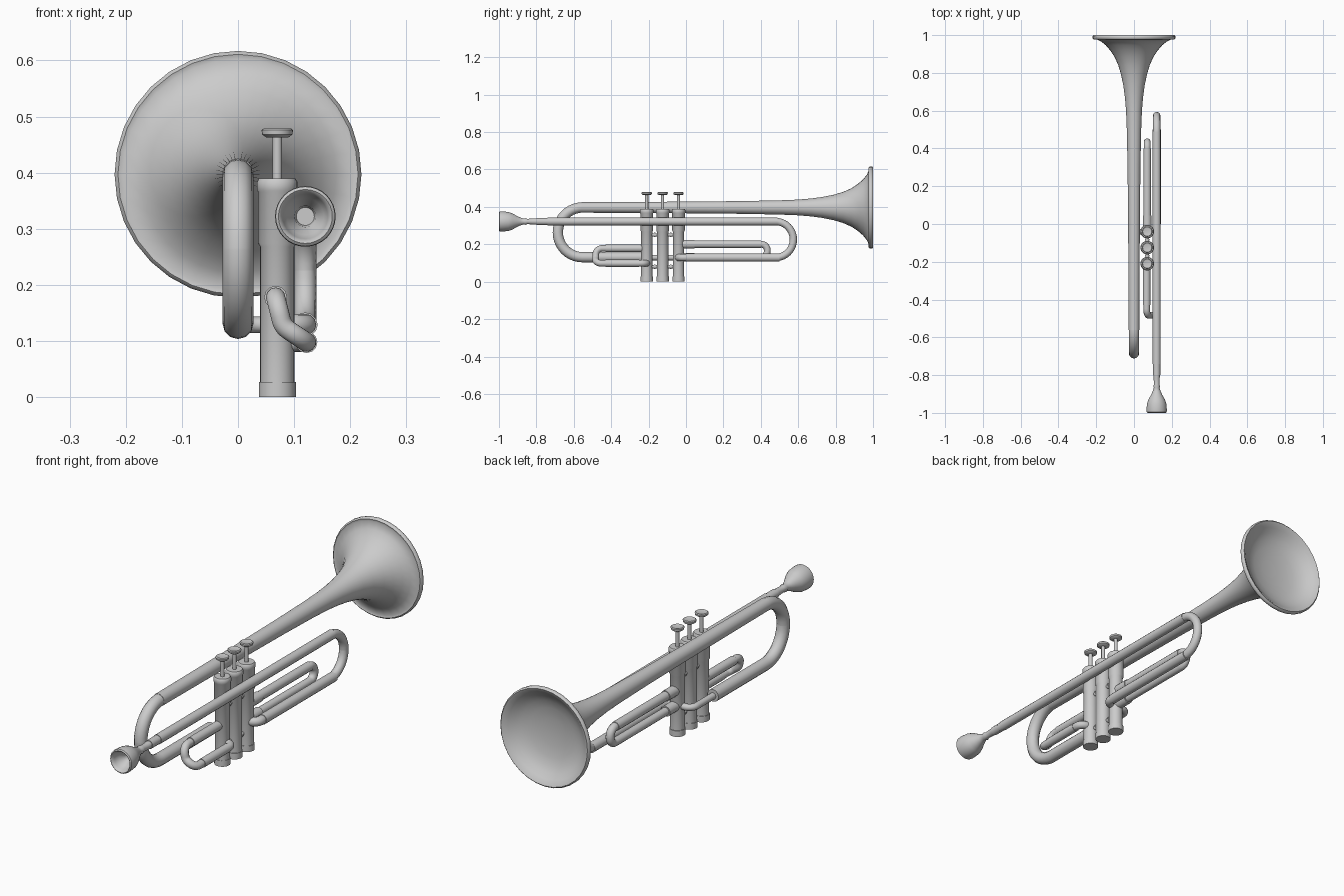
import bpy, bmesh, math
from mathutils import Vector, Matrix

if "Cube" in bpy.data.objects:
    bpy.data.objects.remove(bpy.data.objects["Cube"])


def finish(obj, angle=40):
    bpy.context.view_layer.objects.active = obj
    bpy.ops.object.select_all(action='DESELECT')
    obj.select_set(True)
    bpy.ops.object.shade_smooth_by_angle(angle=math.radians(angle))
    return obj


def lathe(name, profile, loc, axis='Z', n=32, angle=40):
    """Revolve (radius, distance) pairs around an axis through loc."""
    bm = bmesh.new()
    rings = []
    for r, h in profile:
        if r < 1e-6:
            rings.append([bm.verts.new((0, 0, h))])
        else:
            rings.append([bm.verts.new((r * math.cos(2 * math.pi * i / n),
                                        r * math.sin(2 * math.pi * i / n), h)) for i in range(n)])
    for a, b in zip(rings, rings[1:]):
        for i in range(n):
            j = (i + 1) % n
            quad = [a[i % len(a)], a[j % len(a)], b[j % len(b)], b[i % len(b)]]
            bm.faces.new(list(dict.fromkeys(quad)))
    if axis == 'Y':
        bm.transform(Matrix.Rotation(-math.pi / 2, 4, 'X'))
    bmesh.ops.recalc_face_normals(bm, faces=bm.faces)
    me = bpy.data.meshes.new(name)
    bm.to_mesh(me)
    bm.free()
    obj = bpy.data.objects.new(name, me)
    obj.location = loc
    bpy.context.collection.objects.link(obj)
    return finish(obj, angle)


def fillet(points, steps=10):
    """Round the corners of a path; each point is (x, y, z) or (x, y, z, radius)."""
    P = [Vector(p[:3]) for p in points]
    out = [P[0]]
    for k in range(1, len(P) - 1):
        a, b = (P[k - 1] - P[k]).normalized(), (P[k + 1] - P[k]).normalized()
        rad = points[k][3]
        half = a.angle(b) / 2
        centre = P[k] + (a + b).normalized() * rad / math.sin(half)
        t = rad / math.tan(half)
        u, v = P[k] + a * t - centre, P[k] + b * t - centre
        ang = u.angle(v)
        for i in range(steps + 1):
            s = i / steps
            out.append(centre + (u * math.sin((1 - s) * ang) + v * math.sin(s * ang)) / math.sin(ang))
    return out + [P[-1]]


def tube(name, points, r):
    """Round pipe along a filleted path."""
    cu = bpy.data.curves.new(name, 'CURVE')
    cu.dimensions = '3D'
    cu.bevel_depth = r
    cu.bevel_resolution = 4
    cu.use_fill_caps = True
    path = fillet(points)
    path = [p for i, p in enumerate(path) if i == 0 or (p - path[i - 1]).length > 1e-4]
    sp = cu.splines.new('POLY')
    sp.points.add(len(path) - 1)
    for q, p in zip(sp.points, path):
        q.co = (*p, 1)
    tmp = bpy.data.objects.new(name + "_path", cu)
    bpy.context.collection.objects.link(tmp)
    bpy.context.view_layer.update()
    me = bpy.data.meshes.new_from_object(tmp.evaluated_get(bpy.context.evaluated_depsgraph_get()))
    bpy.data.objects.remove(tmp)
    obj = bpy.data.objects.new(name, me)
    bpy.context.collection.objects.link(obj)
    return finish(obj, 50)


# Bell with rolled rim and shallow dished mouth
BZ = 0.397
lathe("bell", [(0, -.56), (.028, -.56), (.031, 0), (.034, .3), (.038, .5), (.042, .6), (.048, .67),
               (.056, .73), (.068, .79), (.083, .84), (.103, .885), (.125, .918), (.15, .947),
               (.175, .967), (.205, .98), (.214, .977), (.22, .983), (.22, .994), (.214, 1.0),
               (.205, .996), (.19, .984), (.17, .968), (.145, .954), (.11, .943), (.06, .936), (0, .933)],
      (0, 0, BZ), 'Y', 32, 60)

# Rear bow and lower branch leading to the third valve
tube("rear_bow", [(0, -.54, BZ), (0, -.685, BZ, .132), (0, -.685, .131, .132), (0, -.19, .131)], .0275)
tube("bow_branch", [(0, -.25, .129), (0, -.04, .129, .035), (.06, -.04, .129)], .0145)

# Mouthpiece
PX, PZ = .12, .322
lathe("mouthpiece", [(0, -.925), (.016, -.925), (.019, -.945), (.033, -.962), (.040, -.985), (.044, -.997),
                     (.048, -1.0), (.053, -.996), (.054, -.985), (.051, -.95), (.043, -.928), (.030, -.905),
                     (.021, -.885), (.015, -.868), (.018, -.86), (.014, -.848), (.016, -.82), (.019, -.76), (0, -.76)],
      (PX, 0, PZ), 'Y', 32)

# Leadpipe, main tuning bow and return to the third valve
tube("leadpipe_and_tuning_slide", [(PX, -.8, PZ), (PX, .574, PZ, .096), (PX, .574, .129, .096),
                                   (PX, -.04, .129, .03), (.07, -.04, .129)], .0195)
tube("leadpipe_sleeve", [(PX, -.74, PZ), (PX, .49, PZ)], .0215)
tube("return_sleeve", [(PX, 0, .129), (PX, .5, .129)], .022)

# Three valves
VX = .07
VALVES = (-.21, -.125, -.04)
for i, y in enumerate(VALVES, 1):
    lathe(f"valve_casing_{i}", [(0, 0), (.033, 0), (.033, .027), (.0305, .027), (.0305, .268), (.034, .274),
                                (.034, .365), (.036, .368), (.036, .384), (.032, .39), (0, .39)],
          (VX, y, 0), n=24)
    lathe(f"valve_stem_{i}", [(0, .385), (.0085, .385), (.0085, .468), (0, .468)], (VX, y, 0), n=16)
    lathe(f"valve_button_{i}", [(0, .463), (.02, .463), (.027, .468), (.028, .476), (.024, .479),
                                (.017, .477), (0, .477)], (VX, y, 0), n=24)

# Short knuckles between neighbouring valves
for k, (a, b) in enumerate(zip(VALVES, VALVES[1:]), 1):
    for label, z in (("upper", .25), ("lower", .08)):
        tube(f"knuckle_{label}_{k}", [(VX, a, z), (VX, b, z)], .009)
        m = (a + b) / 2
        tube(f"knuckle_ring_{label}_{k}", [(VX, m - .004, z), (VX, m + .004, z)], .012)

# Forward slide on the third valve
tube("forward_slide", [(VX, -.03, .2), (VX, .435, .2, .033), (VX, .435, .131, .033), (VX, -.03, .131)], .018)
tube("forward_slide_sleeve", [(VX, .0, .2), (VX, .4, .2)], .0205)
for label, z in (("upper", .2), ("lower", .131)):
    tube(f"forward_slide_ferrule_{label}", [(VX, -.02, z), (VX, .045, z)], .0235)

# Rearward slide on the first valve
tube("rear_slide", [(.067, -.2, .178), (.067, -.483, .178, .035), (.08, -.483, .126, .03),
                    (.122, -.483, .098, .033), (.122, -.21, .098, .03), (.07, -.21, .098)], .0175)
tube("rear_slide_sleeve_upper", [(.067, -.2, .178), (.067, -.43, .178)], .0205)
tube("rear_slide_sleeve_lower", [(.122, -.25, .098), (.122, -.43, .098)], .0195)
